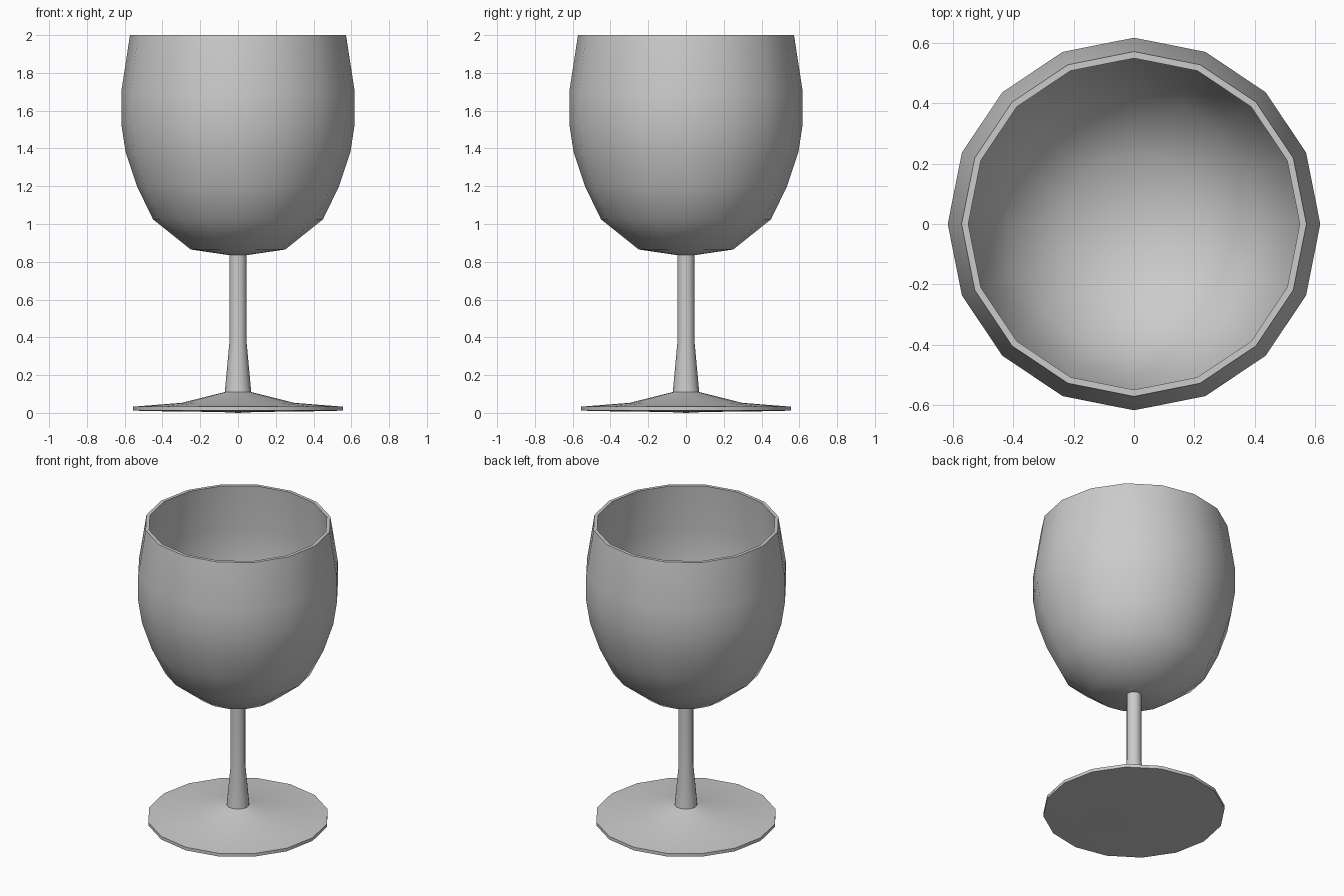
import bpy, bmesh
from math import cos, sin, pi, radians

if "Cube" in bpy.data.objects:
    bpy.data.objects.remove(bpy.data.objects["Cube"])

SIDES = 16

def lathe(name, profile):
    """Spin (radius, height) points round z; radius 0 makes a pole."""
    bm = bmesh.new()
    rings = []
    for r, z in profile:
        n = SIDES if r > 0 else 1
        rings.append([bm.verts.new((r * cos(2 * pi * i / SIDES), r * sin(2 * pi * i / SIDES), z))
                      for i in range(n)])
    for a, b in zip(rings, rings[1:]):
        for i in range(SIDES):
            j = (i + 1) % SIDES
            quad = [a[i % len(a)], a[j % len(a)], b[j % len(b)], b[i % len(b)]]
            bm.faces.new(list(dict.fromkeys(quad)))
    bmesh.ops.recalc_face_normals(bm, faces=bm.faces)
    mesh = bpy.data.meshes.new(name)
    bm.to_mesh(mesh)
    bm.free()
    obj = bpy.data.objects.new(name, mesh)
    bpy.context.collection.objects.link(obj)
    bpy.ops.object.select_all(action='DESELECT')
    obj.select_set(True)
    bpy.context.view_layer.objects.active = obj
    bpy.ops.object.shade_smooth_by_angle(angle=radians(60))
    return obj

# One continuous wall, from under the foot to the bottom of the cup interior
foot = [(0, 0), (0.1, 0.005), (0.37, 0.008), (0.555, 0.012), (0.555, 0.033), (0.3, 0.053)]
stem = [(0.07, 0.11), (0.045, 0.38), (0.045, 0.835)]
bowl_outside = [(0.25, 0.865), (0.45, 1.025), (0.535, 1.2), (0.595, 1.38),
                (0.618, 1.53), (0.618, 1.7), (0.572, 2.0)]
bowl_inside = [(0.55, 2.0), (0.575, 1.7), (0.575, 1.53), (0.555, 1.39),
               (0.5, 1.22), (0.42, 1.055), (0.23, 0.905), (0, 0.88)]

lathe("wine_glass", foot + stem + bowl_outside + bowl_inside)
